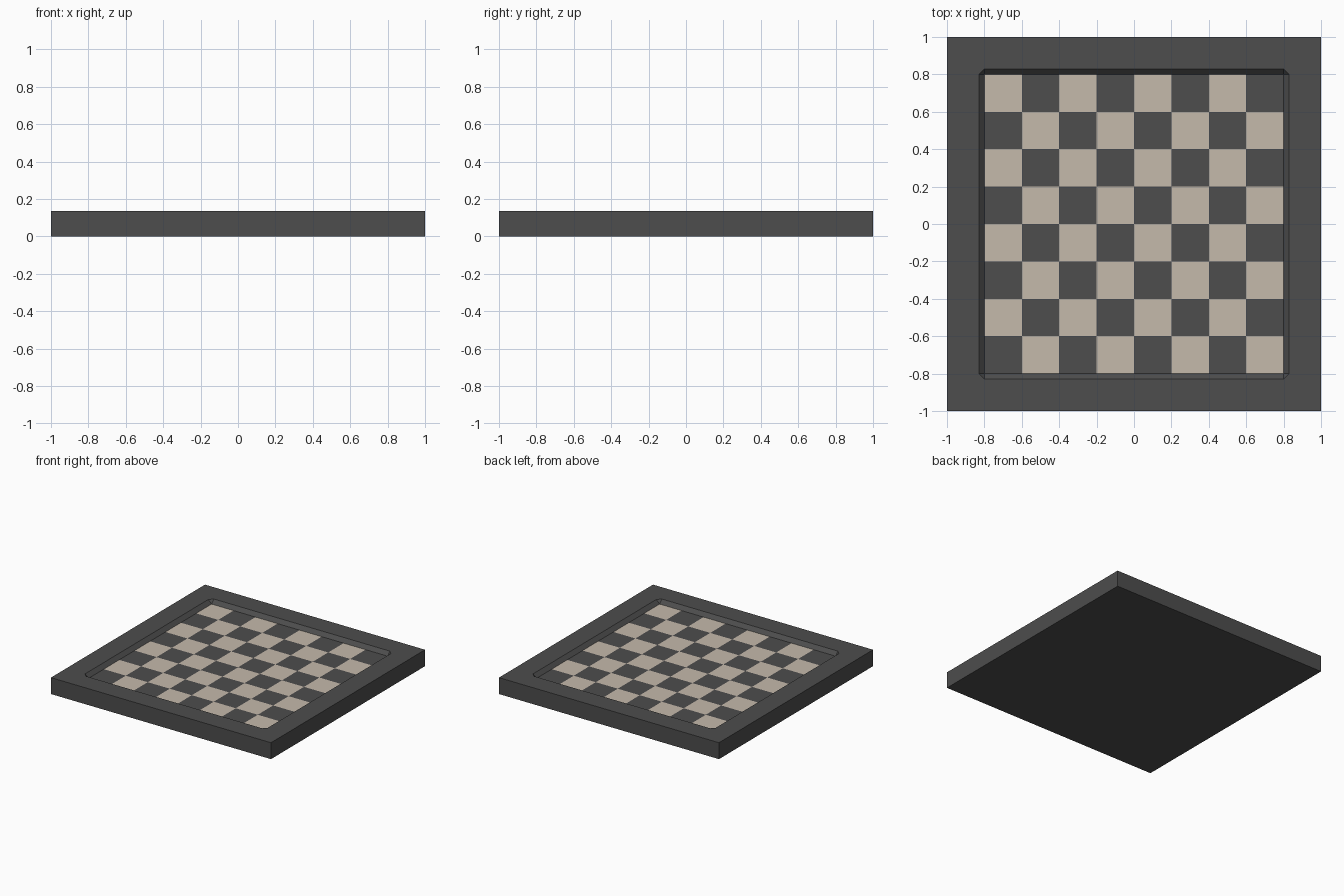
import bpy, bmesh
from mathutils import Matrix, Vector
from math import pi

if "Cube" in bpy.data.objects:
    bpy.data.objects.remove(bpy.data.objects["Cube"])

HEIGHT, FLOOR = 0.135, 0.105   # board top, recessed playing surface
FIELD, RIM = 0.80, 0.83        # playing field and top of its sloped edge


def material(name, rgb):
    m = bpy.data.materials.new(name)
    m.diffuse_color = (*rgb, 1)
    m.use_nodes = True
    m.node_tree.nodes["Principled BSDF"].inputs["Base Color"].default_value = m.diffuse_color
    return m


def finish(bm, name, mats):
    me = bpy.data.meshes.new(name)
    bm.to_mesh(me)
    bm.free()
    for m in mats:
        me.materials.append(m)
    ob = bpy.data.objects.new(name, me)
    bpy.context.collection.objects.link(ob)
    return ob


dark = material("dark_stain", (0.075, 0.075, 0.075))
light = material("pale_wood", (0.56, 0.49, 0.41))

# Board frame: slab with a sloped, corner-clipped recess
bm = bmesh.new()


def ring(x, y, z):
    return [bm.verts.new(Matrix.Rotation(k * pi / 2, 3, 'Z') @ Vector((x, y, z)))
            for k in range(4)]


bottom = ring(1, 1, 0)
top = ring(1, 1, HEIGHT)
rim_a = ring(RIM, FIELD, HEIGHT)
rim_b = ring(FIELD, RIM, HEIGHT)
floor = ring(FIELD, FIELD, FLOOR)
for k in range(4):
    n = (k + 1) % 4
    bm.faces.new((bottom[n], bottom[k], top[k], top[n])[::-1])   # outer wall
    bm.faces.new((top[k], top[n], rim_a[n], rim_b[k]))           # border
    bm.faces.new((top[k], rim_b[k], rim_a[k]))                   # border corner
    bm.faces.new((rim_b[k], rim_a[n], floor[n], floor[k]))       # slope
    bm.faces.new((rim_a[k], rim_b[k], floor[k]))                 # slope corner
bm.faces.new(bottom[::-1])
finish(bm, "board_frame", [dark])

# Playing squares: 8 x 8 grid with alternating colours
bm = bmesh.new()
bmesh.ops.create_grid(bm, x_segments=8, y_segments=8, size=FIELD,
                      matrix=Matrix.Translation((0, 0, FLOOR)))
for f in bm.faces:
    c = f.calc_center_median()
    i, j = int((c.x + FIELD) / 0.2), int((c.y + FIELD) / 0.2)
    f.material_index = (i + j) % 2
finish(bm, "playing_squares", [dark, light])
